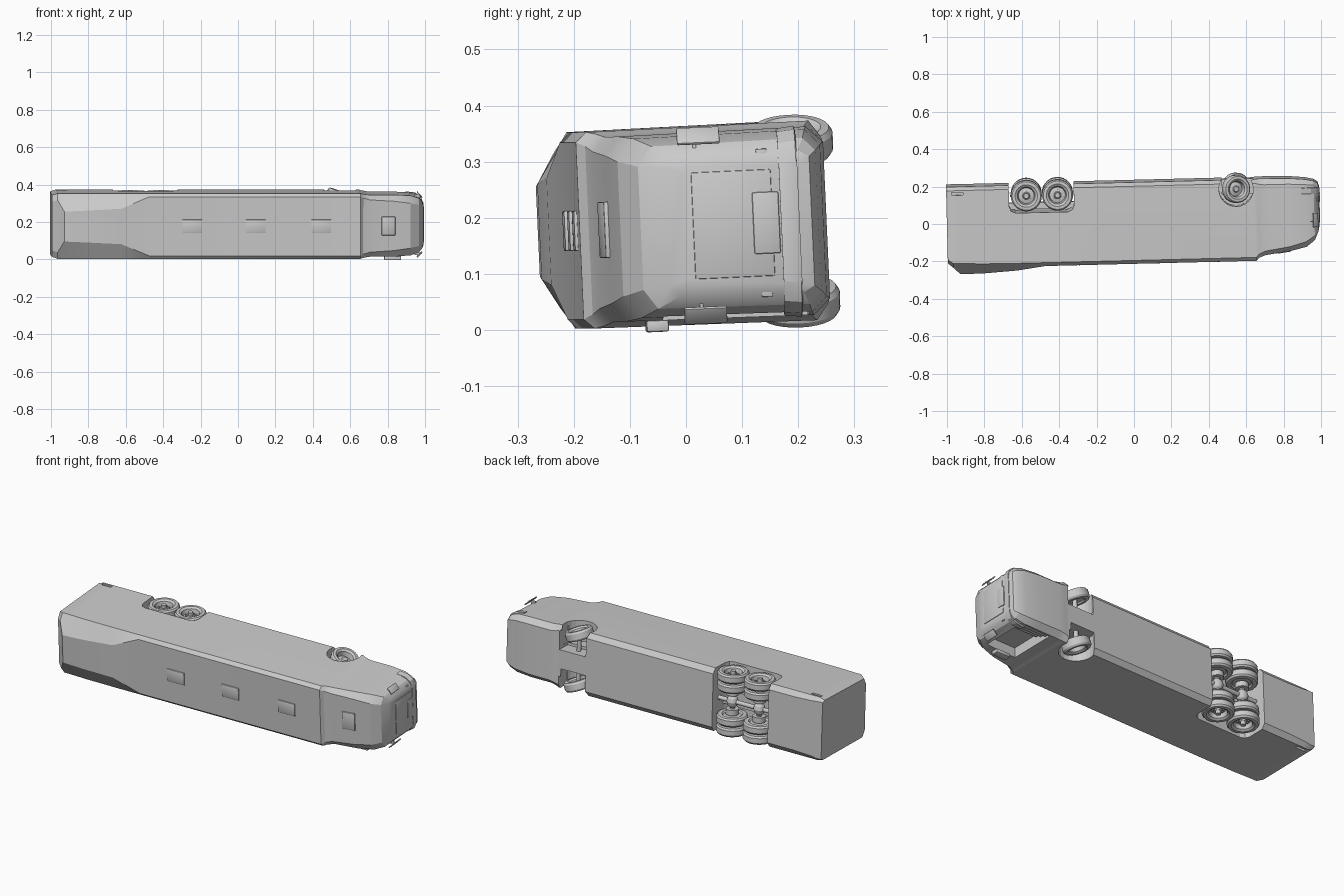
import bpy, bmesh, math
from mathutils import Matrix, Vector

cube = bpy.data.objects.get("Cube")
if cube:
    bpy.data.objects.remove(cube)

grey = bpy.data.materials.new("plain grey")
grey.use_nodes = True
grey.diffuse_color = (0.6, 0.6, 0.6, 1)
grey.node_tree.nodes["Principled BSDF"].inputs["Base Color"].default_value = (0.6, 0.6, 0.6, 1)

# Parts use x = forward, y = left, z = up; this lays the bus on its side
LAY = (Matrix.Translation((0, 0, 0.186)) @ Matrix.Rotation(0.025, 4, 'Z')
       @ Matrix.Rotation(math.pi / 2 + 0.045, 4, 'X'))


def finish(bm, name, helper=False):
    bmesh.ops.recalc_face_normals(bm, faces=bm.faces)
    me = bpy.data.meshes.new(name)
    bm.to_mesh(me)
    bm.free()
    me.materials.append(grey)
    ob = bpy.data.objects.new(name, me)
    bpy.context.collection.objects.link(ob)
    ob.matrix_world = LAY
    if helper:
        ob.hide_render = True
        ob.hide_set(True)
    return ob


def box(name, lo, hi, bevel=0, turn=0, helper=False):
    lo, hi = Vector(lo), Vector(hi)
    mid = Matrix.Translation((lo + hi) / 2) @ Matrix.Rotation(turn, 4, 'Z')
    bm = bmesh.new()
    bmesh.ops.create_cube(bm, size=1, matrix=mid @ Matrix.Diagonal((*(hi - lo), 1)))
    if bevel:
        bmesh.ops.bevel(bm, geom=bm.edges[:], offset=bevel, segments=2,
                        profile=0.5, affect='EDGES')
    return finish(bm, name, helper)


def rod(name, centre, radius, length, axis='Y', sides=16, helper=False):
    rot = Matrix.Rotation(math.pi / 2, 4, 'X' if axis == 'Y' else 'Y')
    bm = bmesh.new()
    bmesh.ops.create_cone(bm, cap_ends=True, segments=sides, radius1=radius, radius2=radius,
                          depth=length, matrix=Matrix.Translation(centre) @ rot)
    return finish(bm, name, helper)


def lathe(name, profile, centre, side=1, steer=0):
    """Revolve (radius, outward) points round the axle."""
    bm = bmesh.new()
    vs = [bm.verts.new((r, o * side, 0)) for r, o in profile]
    es = [bm.edges.new(p) for p in zip(vs, vs[1:])]
    bmesh.ops.spin(bm, geom=vs + es, cent=(0, 0, 0), axis=(0, 1, 0),
                   angle=2 * math.pi, steps=28, use_merge=True)
    bmesh.ops.remove_doubles(bm, verts=bm.verts, dist=1e-5)
    bmesh.ops.transform(bm, verts=bm.verts,
                        matrix=Matrix.Translation(centre) @ Matrix.Rotation(steer, 4, 'Z'))
    return finish(bm, name)


def loft(name, stations):
    """Octagonal sections: x, top, shoulder, low, bottom, then the three half widths."""
    bm = bmesh.new()
    rings = []
    for x, top, sh, low, bot, wt, w, wb in stations:
        half = [(wt, top), (w - 0.003, sh), (w, low), (wb, bot)]
        ring = half + [(-a, b) for a, b in reversed(half)]
        rings.append([bm.verts.new((x, a, b)) for a, b in ring])
    for a, b in zip(rings, rings[1:]):
        for i in range(8):
            j = (i + 1) % 8
            bm.faces.new((a[i], a[j], b[j], b[i]))
    bm.faces.new(rings[0])
    bm.faces.new(rings[-1])
    return finish(bm, name)


def cut(ob, cutter):
    mod = ob.modifiers.new("cut", 'BOOLEAN')
    mod.operation = 'DIFFERENCE'
    mod.solver = 'EXACT'
    mod.object = cutter


# Body shell with raised rear roof and tapered cab
body = loft("body_shell", [
    (-1.0, 0.18, 0.16, -0.21, -0.23, 0.13, 0.168, 0.16),
    (-0.97, 0.205, 0.18, -0.21, -0.23, 0.14, 0.178, 0.16),
    (-0.935, 0.241, 0.18, -0.21, -0.23, 0.08, 0.178, 0.155),
    (-0.82, 0.241, 0.185, -0.21, -0.23, 0.085, 0.178, 0.15),
    (-0.63, 0.229, 0.187, -0.21, -0.23, 0.095, 0.178, 0.15),
    (-0.48, 0.206, 0.187, -0.21, -0.23, 0.158, 0.178, 0.15),
    (0.65, 0.206, 0.187, -0.21, -0.23, 0.158, 0.178, 0.15),
    (0.665, 0.19, 0.17, -0.205, -0.232, 0.15, 0.174, 0.145),
    (0.7, 0.178, 0.155, -0.2, -0.232, 0.14, 0.168, 0.14),
    (0.83, 0.16, 0.135, -0.2, -0.23, 0.132, 0.168, 0.14),
    (0.92, 0.14, 0.11, -0.195, -0.222, 0.12, 0.163, 0.135),
    (0.965, 0.105, 0.08, -0.19, -0.212, 0.11, 0.148, 0.125),
    (0.985, 0.06, 0.04, -0.18, -0.2, 0.105, 0.127, 0.115),
    (0.992, 0.025, 0.01, -0.16, -0.18, 0.095, 0.11, 0.1)])

# Wheel wells, doorway and rear lamp notches
REAR = (-0.572, -0.405)
RZ, FX, FZ = -0.172, 0.55, -0.18
cut(body, box("rear_well_cutter", (-0.665, -0.3, -0.3), (-0.318, 0.3, -0.082), 0.035, helper=True))
for s in (1, -1):
    cut(body, rod("front_well_cutter", (FX, s * 0.14, FZ), 0.092, 0.16, sides=24, helper=True))
    cut(body, box("front_gap_cutter", (0.475, s * 0.13 - 0.085, -0.3),
                  (0.64, s * 0.13 + 0.025, -0.15), helper=True))
    cut(body, box("lamp_notch_cutter", (-0.97, s * 0.175 - 0.012, -0.2),
                  (-0.91, s * 0.175 + 0.012, -0.185), helper=True))
cut(body, box("doorway_cutter", (0.74, -0.3, -0.19), (0.925, -0.11, 0.07), helper=True))

# Door steps and the sliding door header
for i in range(3):
    box("door_step", (0.745, -0.16 + i * 0.016, -0.19 + i * 0.035),
        (0.92, -0.105, -0.165 + i * 0.035))
box("door_header", (0.78, -0.186, 0.06), (0.87, -0.165, 0.1), 0.004)

# Wheels
tyre = [(0.0, 0.004), (0.016, 0.004), (0.02, -0.002), (0.042, -0.008), (0.048, 0.016),
        (0.054, 0.02), (0.06, 0.024), (0.076, 0.023), (0.083, 0.014),
        (0.083, -0.014), (0.076, -0.023), (0.055, -0.024), (0.048, -0.016), (0.0, -0.016)]
for s, tag in ((1, "left"), (-1, "right")):
    for x in REAR:
        for w, place in ((0.15, "outer"), (0.094, "inner")):
            lathe(f"rear_{place}_wheel_{tag}", tyre, (x, s * w, RZ), s)
        rod("rear_hub", (x, s * 0.158, RZ), 0.014, 0.03, sides=12)
        for k in range(8):
            a = k * math.pi / 4
            rod("wheel_nut", (x + 0.028 * math.cos(a), s * 0.147, RZ + 0.028 * math.sin(a)),
                0.004, 0.01, sides=6)
        rod("suspension_drum", (x, s * 0.055, RZ), 0.035, 0.03)
    small = [(r * 0.9, o * 1.1) for r, o in tyre]
    lathe(f"front_wheel_{tag}", small, (FX, s * 0.142, FZ), s, steer=-0.36)

# Axles and chassis
for x in REAR:
    rod("rear_axle", (x, 0, RZ), 0.014, 0.26)
    lathe("differential", [(0.012, 0.035), (0.026, 0.02), (0.032, 0),
                           (0.026, -0.02), (0.012, -0.035)], (x, 0, RZ))
rod("drive_shaft", (-0.49, 0, RZ), 0.012, 0.34, axis='X')
for s in (1, -1):
    box("chassis_rail", (-0.67, s * 0.04 - 0.008, -0.13), (-0.31, s * 0.04 + 0.008, -0.095))
rod("front_axle", (FX, 0, FZ), 0.012, 0.25)

# Roof hatches
for x, z in ((-0.25, 0.206), (0.09, 0.206), (0.44, 0.206)):
    box("roof_hatch", (x - 0.053, -0.036, z - 0.01), (x + 0.053, 0.036, z + 0.006), 0.003)
hatch = box("cab_hatch", (-0.037, -0.05, -0.01), (0.037, 0.05, 0.006), 0.003)
hatch.matrix_world = LAY @ Matrix.Translation((0.8, 0, 0.165)) @ Matrix.Rotation(0.13, 4, 'Y')

# Front face: windscreen, badge panel, bumper
box("windscreen", (0.985, -0.095, -0.13), (0.995, 0.095, 0.012), 0.002)
box("front_panel", (0.985, -0.055, -0.142), (0.998, 0.055, -0.095), 0.003)
loft("bumper_band", [
    (0.9, -0.145, -0.147, -0.176, -0.178, 0.165, 0.17, 0.165),
    (0.95, -0.145, -0.147, -0.176, -0.178, 0.16, 0.164, 0.16),
    (0.98, -0.145, -0.147, -0.176, -0.178, 0.14, 0.144, 0.14),
    (0.995, -0.145, -0.147, -0.176, -0.178, 0.105, 0.109, 0.105)])
for s in (1, -1):
    box("headlight", (0.965, s * 0.12 - 0.012, -0.125), (0.986, s * 0.12 + 0.012, -0.105), 0.002)
    # Mirrors on short arms
    box("mirror", (0.968, s * 0.16 - 0.019, -0.042), (0.974, s * 0.16 + 0.019, 0.034),
        0.002, turn=s * 0.75)
    box("mirror_arm", (0.945, s * 0.15 - 0.012, 0.0), (0.972, s * 0.15 + 0.012, 0.006))

# Smooth shading that keeps the creases, then stand the model on the ground
bpy.context.view_layer.update()
for ob in [o for o in bpy.context.collection.objects if o.type == 'MESH' and not o.hide_render]:
    bpy.ops.object.select_all(action='DESELECT')
    ob.select_set(True)
    bpy.context.view_layer.objects.active = ob
    bpy.ops.object.shade_smooth_by_angle(angle=math.radians(25))
